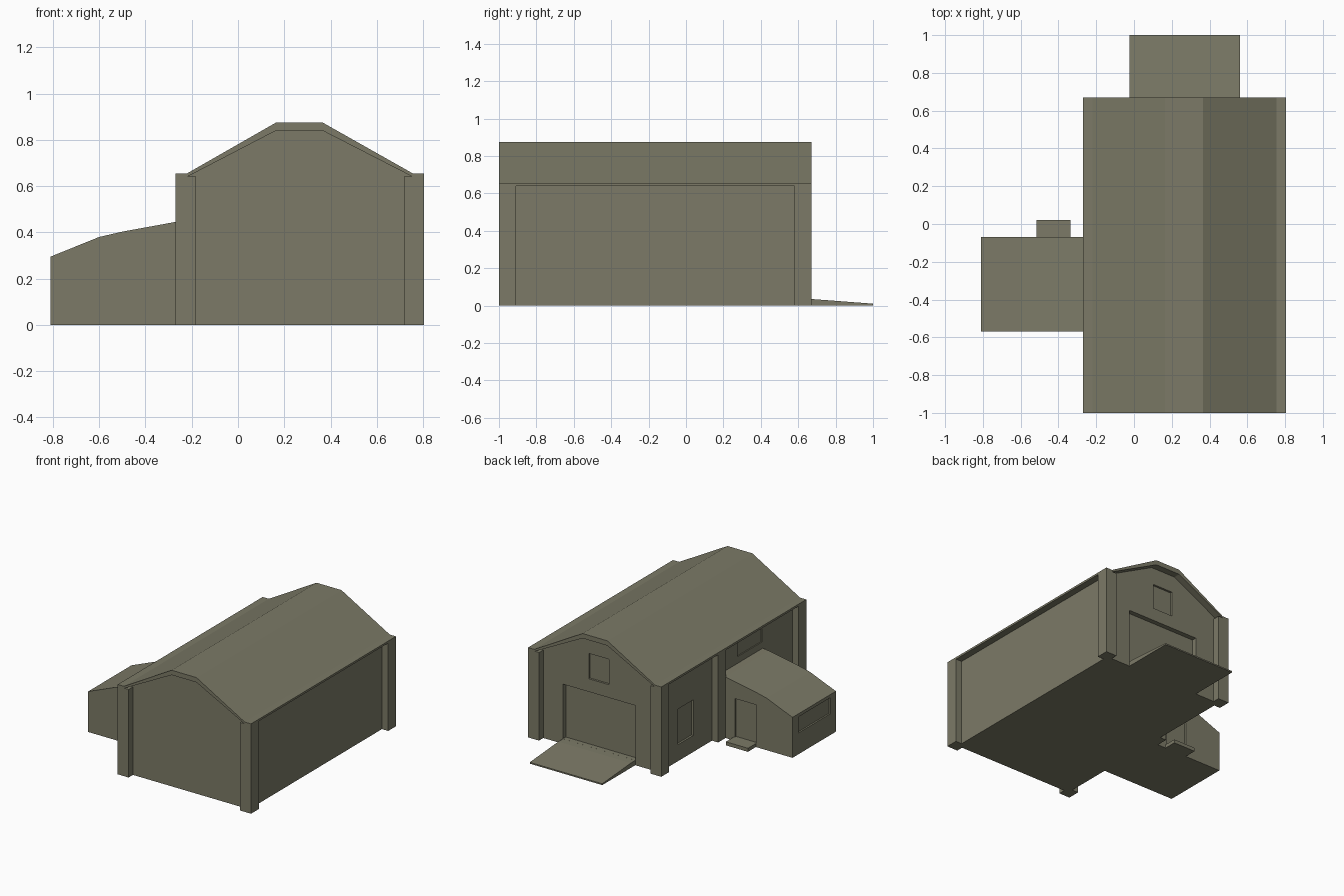
import bpy, bmesh

if "Cube" in bpy.data.objects:
    bpy.data.objects.remove(bpy.data.objects["Cube"])

# single flat colour
mat = bpy.data.materials.new("olive_grey")
mat.diffuse_color = (0.20, 0.195, 0.135, 1)
mat.use_nodes = True
mat.node_tree.nodes["Principled BSDF"].inputs["Base Color"].default_value = mat.diffuse_color


def finish(name, bm):
    bmesh.ops.recalc_face_normals(bm, faces=bm.faces)
    me = bpy.data.meshes.new(name)
    bm.to_mesh(me)
    bm.free()
    me.materials.append(mat)
    ob = bpy.data.objects.new(name, me)
    bpy.context.collection.objects.link(ob)
    return ob


def prism(name, pts, a, b, axis="y"):
    """Extrude a profile: (x, z) along y, or (y, z) along x."""
    bm = bmesh.new()
    def co(p, t):
        return (p[0], t, p[1]) if axis == "y" else (t, p[0], p[1])
    va = [bm.verts.new(co(p, a)) for p in pts]
    vb = [bm.verts.new(co(p, b)) for p in pts]
    bm.faces.new(va)
    bm.faces.new(vb[::-1])
    n = len(pts)
    for i in range(n):
        j = (i + 1) % n
        bm.faces.new((va[i], vb[i], vb[j], va[j]))
    return finish(name, bm)


def box(name, x0, x1, y0, y1, z0, z1):
    return prism(name, [(x0, z0), (x1, z0), (x1, z1), (x0, z1)], y0, y1)


def cut(ob, *dims):
    """Recess a door or window into a wall."""
    c = box("cutter", *dims)
    c.hide_render = True
    m = ob.modifiers.new("recess", "BOOLEAN")
    m.operation = "DIFFERENCE"
    m.solver = "EXACT"
    m.object = c
    bpy.context.view_layer.objects.active = ob
    bpy.ops.object.modifier_apply(modifier=m.name)
    bpy.data.objects.remove(c)


# main hall with gabled ends
hall = prism("hall_walls", [(-0.22, 0), (0.755, 0), (0.755, 0.648), (0.365, 0.855),
                            (0.165, 0.855), (-0.22, 0.648)], -0.95, 0.62)
cut(hall, -0.025, 0.56, 0.585, 0.7, 0.036, 0.435)     # large back door
cut(hall, 0.185, 0.35, 0.605, 0.7, 0.53, 0.715)       # gable window
cut(hall, -0.3, -0.205, 0.23, 0.405, 0.12, 0.38)      # side window
cut(hall, -0.3, -0.212, -0.56, -0.28, 0.50, 0.61)     # high window above the annex

# roof slab with flat ridge and eaves
prism("roof", [(-0.27, 0.655), (-0.22, 0.655), (0.165, 0.875), (0.365, 0.875),
               (0.755, 0.655), (0.805, 0.655), (0.805, 0.64), (0.755, 0.64),
               (0.365, 0.84), (0.165, 0.84), (-0.22, 0.64), (-0.27, 0.64)], -1.0, 0.67)

# corner posts and the middle post on the left side
for i, (x, y) in enumerate([(-0.27, -1.0), (0.717, -1.0), (-0.27, 0.58),
                            (0.717, 0.58), (-0.27, -0.075)]):
    box(f"post_{i + 1}", x, x + 0.088, y, y + 0.09, 0, 0.642)

# annex with curved lean-to roof
annex = prism("annex", [(-0.81, 0), (-0.21, 0), (-0.21, 0.452), (-0.27, 0.445),
                        (-0.5, 0.403), (-0.6, 0.38), (-0.81, 0.295)], -0.57, -0.07)
cut(annex, -0.515, -0.345, -0.085, 0.0, 0.026, 0.308)   # annex door
cut(annex, -0.9, -0.798, -0.51, -0.14, 0.155, 0.272)    # annex window

# door step and loading ramp
box("door_step", -0.515, -0.337, -0.07, 0.022, 0, 0.026)
prism("ramp", [(0.60, 0), (1.0, 0), (1.0, 0.01), (0.67, 0.035), (0.60, 0.036)],
      -0.025, 0.56, "x")
